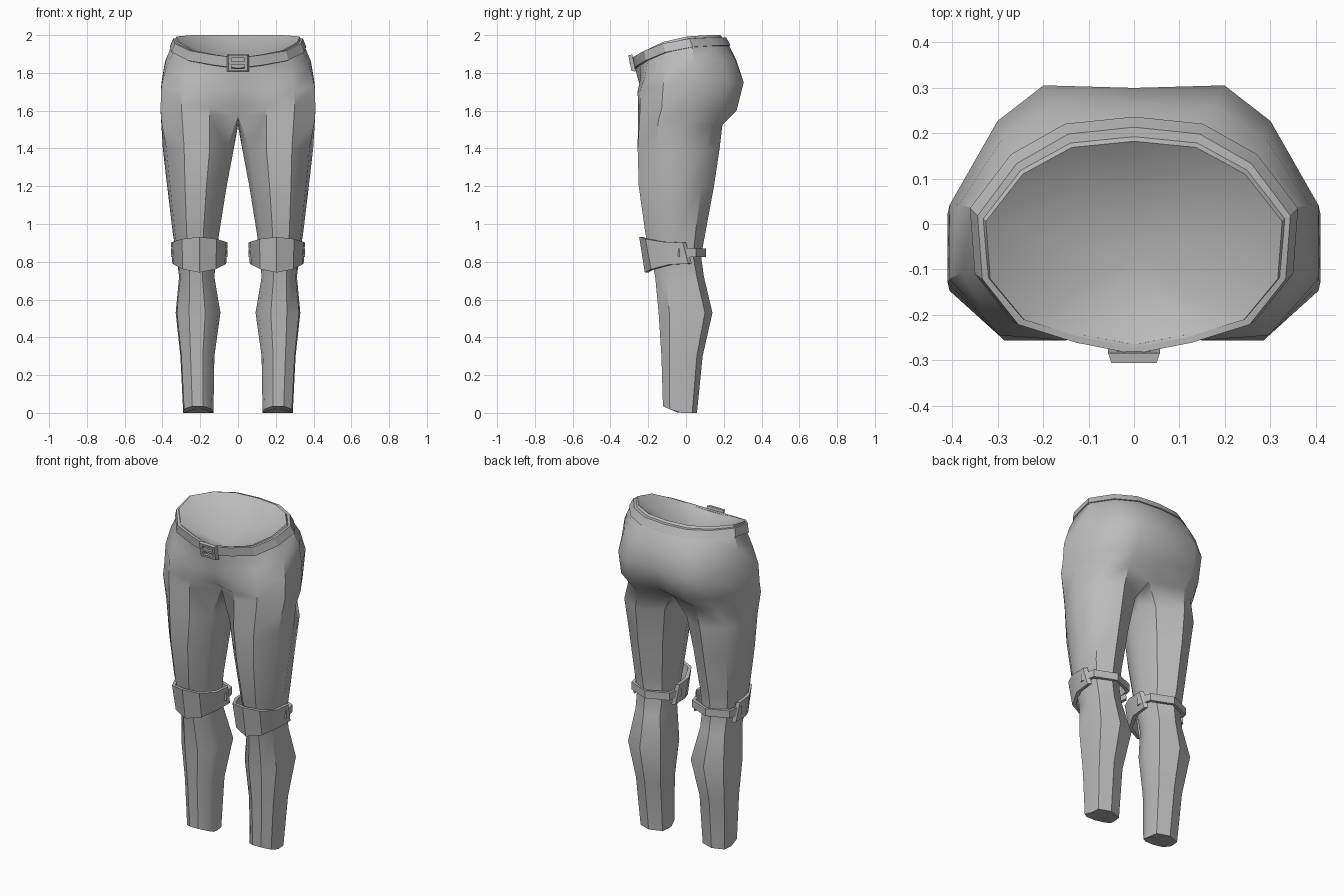
import bpy, bmesh, math
from mathutils import Vector

cube = bpy.data.objects.get("Cube")
if cube:
    bpy.data.objects.remove(cube)

grey = bpy.data.materials.new("cloth_grey")
grey.use_nodes = True
colour = (0.5, 0.5, 0.5, 1)
grey.diffuse_color = colour
grey.node_tree.nodes["Principled BSDF"].inputs["Base Color"].default_value = colour


def finish(name, bm, mirror=False, angle=32):
    """Turn a bmesh into a shaded object, mirrored across x if asked."""
    bmesh.ops.recalc_face_normals(bm, faces=bm.faces)
    mesh = bpy.data.meshes.new(name)
    bm.to_mesh(mesh)
    bm.free()
    mesh.materials.append(grey)
    obj = bpy.data.objects.new(name, mesh)
    bpy.context.collection.objects.link(obj)
    if mirror:
        mod = obj.modifiers.new("Mirror", "MIRROR")
        mod.merge_threshold = 0.0005
    bpy.ops.object.select_all(action="DESELECT")
    obj.select_set(True)
    bpy.context.view_layer.objects.active = obj
    bpy.ops.object.shade_smooth_by_angle(angle=math.radians(angle))


def bridge(bm, a, b, closed):
    n = len(a)
    for i in range(n if closed else n - 1):
        j = (i + 1) % n
        bm.faces.new((a[i], a[j], b[j], b[i]))


def fan(bm, ring, centre, closed):
    c = bm.verts.new(centre)
    n = len(ring)
    for i in range(n if closed else n - 1):
        bm.faces.new((ring[i], ring[(i + 1) % n], c))


def loft(bm, rings, closed=True, loop=False):
    rows = [[bm.verts.new(p) for p in ring] for ring in rings]
    for a, b in zip(rows, rows[1:] + rows[:1] if loop else rows[1:]):
        bridge(bm, a, b, closed)
    return rows


def blend(first, second, t):
    return [Vector(a).lerp(Vector(b), t) for a, b in zip(first, second)]


# Half outlines from back centre to front centre
WAIST = [(0, 1), (.42, .97), (.75, .84), (1, .61), (.97, .33), (.74, .13), (.37, .05), (0, 0)]
SEAT = [(0, .99), (.49, 1), (.74, .86), (1, .53), (1, .24), (.73, .02), (.37, 0), (0, .01)]
# Full leg outlines: rounded thigh, boxier calf with a ridge at the back
THIGH = [(.14, .82), (.52, 1), (.86, .83), (1, .53), (.95, .24),
         (.7, 0), (.34, 0), (.1, .2), (0, .42), (.03, .58)]
CALF = [(.04, .86), (.52, 1), (.97, .86), (1, .55), (.97, .2),
        (.7, 0), (.34, 0), (.06, .2), (0, .42), (0, .62)]


def hip_ring(z_back, z_front, width, back, front, t, cleft=0, fly=0):
    ring = []
    for i, (u, v) in enumerate(blend(WAIST, SEAT, t)):
        y = front + v * (back - front) - (cleft if i == 0 else 0) + (fly if i == 7 else 0)
        ring.append((u * width, y, z_back - (z_back - z_front) * (1 - v) ** 3))
    return ring


def leg_ring(z, inner, outer, front, back, t):
    return [(inner + u * (outer - inner), front + v * (back - front), z)
            for u, v in blend(THIGH, CALF, t)]


# Trousers: hip strips, crotch and leg on one side, mirrored
bm = bmesh.new()
hips = loft(bm, [
    hip_ring(2.0, 1.88, .326, .182, -.27, 0),
    hip_ring(1.945, 1.82, .354, .228, -.268, 0),
    hip_ring(1.87, 1.76, .386, .268, -.256, .5),
    hip_ring(1.75, 1.70, .406, .305, -.256, 1, 0, .02),
    hip_ring(1.6, 1.62, .41, .268, -.254, 1, .015, .04),
    hip_ring(1.525, 1.575, .406, .193, -.254, 1, .06, .09),
], closed=False)
fan(bm, hips[0], (0, -.08, 1.8), False)
crotch = [bm.verts.new((0, y, 1.52)) for y in (-.07, .04)]
legs = loft(bm, [leg_ring(*r) for r in (
    (1.4, .022, .398, -.256, .178, 0),
    (1.2, .06, .375, -.25, .148, 0),
    (.95, .10, .345, -.215, .102, .2),
    (.83, .115, .325, -.185, .08, .4),
    (.72, .125, .312, -.163, .095, .8),
    (.53, .093, .33, -.145, .14, 1),
    (.3, .125, .305, -.13, .088, 1),
    (.0, .13, .29, -.122, .058, 1))])
bridge(bm, hips[-1] + crotch, legs[0], True)
for v in legs[-1]:
    v.co.z = .035 * max(0, (-.04 - v.co.y) / .082)
fan(bm, legs[-1], (.21, -.03, .025), True)
finish("trousers", bm, mirror=True, angle=38)

# Belt: a band wrapped round the waist
bm = bmesh.new()
section = [hip_ring(1.94, 1.82, .342, .212, -.262, 0),
           hip_ring(1.945, 1.825, .361, .236, -.28, 0),
           hip_ring(1.988, 1.88, .344, .213, -.286, 0),
           hip_ring(1.988, 1.88, .322, .18, -.265, 0)]
loft(bm, section, closed=False, loop=True)
finish("belt", bm, mirror=True)


def rectangle(half_width, half_height, y):
    """Rectangle on the leaning front of the belt."""
    return [(sx * half_width, y - .2 * sz * half_height, 1.852 + sz * half_height)
            for sx, sz in ((-1, -1), (1, -1), (1, 1), (-1, 1))]


# Buckle: open frame with a bar across it
bm = bmesh.new()
loft(bm, [rectangle(.05, .042, -.297), rectangle(.034, .028, -.297),
          rectangle(.036, .028, -.275), rectangle(.057, .045, -.275)], loop=True)
finish("buckle_frame", bm)
bm = bmesh.new()
ends = loft(bm, [rectangle(.04, .007, -.298), rectangle(.04, .007, -.278)])
for end in ends:
    bm.faces.new(end)
finish("buckle_bar", bm)


def wrap(name, half_path, top, bottom, inset, angle):
    """Thick band round the knee; top and bottom give height at centre and edge,
    width scale and y shift; inset is the y shift of the inner wall."""
    path = [(-x, y) for x, y in half_path] + [(x, y) for x, y in half_path[-2::-1]]
    reach = half_path[0][0]

    def row(mid, edge, scale, shift):
        return [(.205 + x * scale, y + shift, mid + (edge - mid) * (abs(x) / reach) ** 2)
                for x, y in path]

    def inner(mid, edge, scale, shift):
        return row(mid, edge, scale - .11, shift + inset)

    bm = bmesh.new()
    rows = loft(bm, [row(*bottom), row(*top), inner(*top), inner(*bottom)], False, True)
    for end in (0, -1):
        bm.faces.new([r[end] for r in rows])
    finish(name, bm, mirror=True, angle=angle)


# Knee guards and the straps behind them
wrap("knee_guards", [(.15, -.018), (.142, -.12), (.092, -.215), (0, -.248)],
     (.932, .902, 1, 0), (.743, .79, .95, .03), .018, 40)
wrap("knee_straps", [(.15, -.035), (.128, .052), (0, .105)],
     (.87, .87, 1, 0), (.825, .825, 1, 0), -.016, 20)
